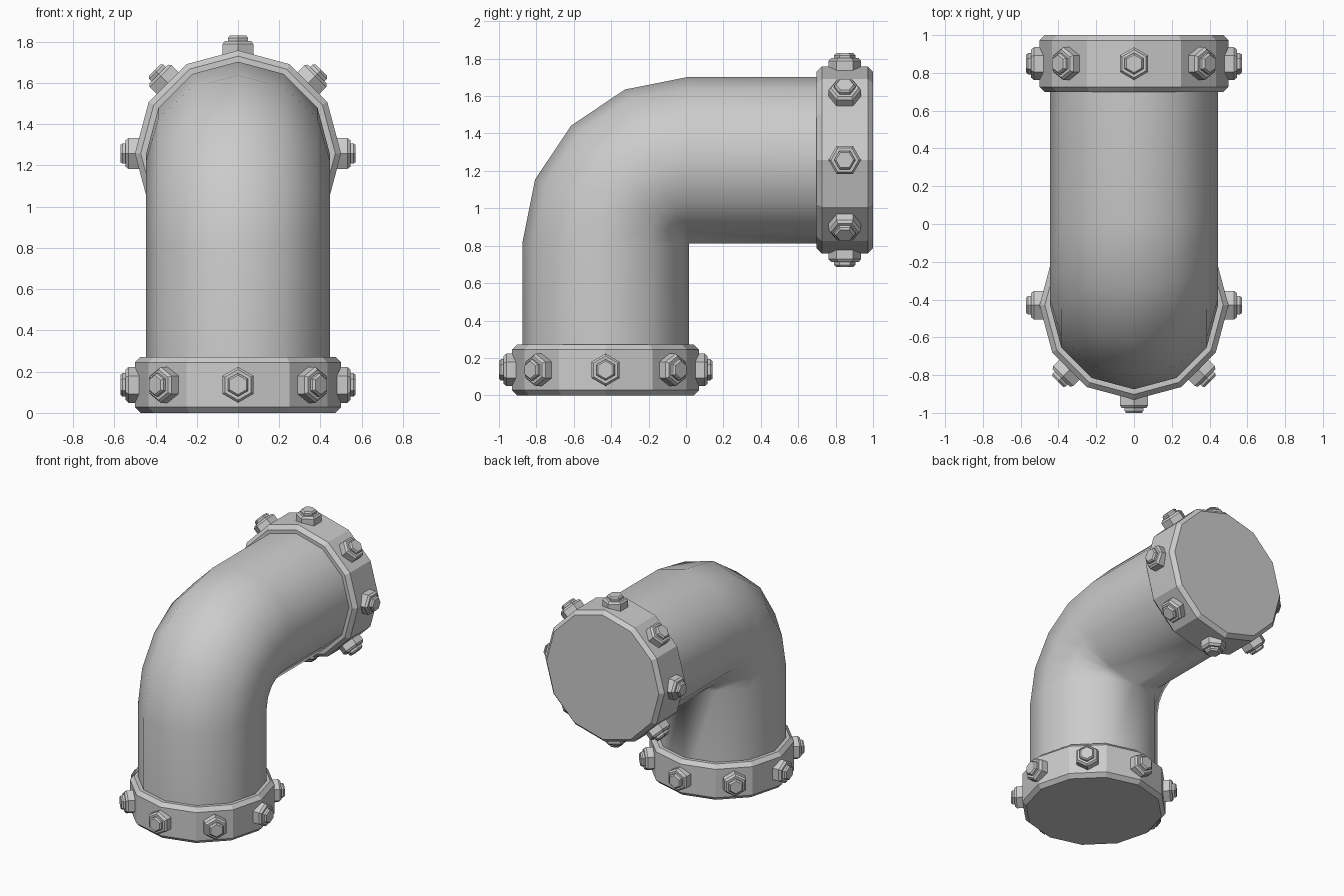
import bpy, bmesh
from math import sin, cos, pi
from mathutils import Vector, Matrix

if "Cube" in bpy.data.objects:
    bpy.data.objects.remove(bpy.data.objects["Cube"])

PIPE_R, SIDES = 0.445, 12
AXIS_Y, AXIS_Z = -0.43, 1.258        # vertical leg's y, horizontal leg's z
PIVOT = Vector((0, AXIS_Y + PIPE_R, AXIS_Z - PIPE_R))


def skin(bm, rings, cap=True):
    """Bridge successive rings of points with quads."""
    loops = [[bm.verts.new(p) for p in ring] for ring in rings]
    n = len(loops[0])
    for a, b in zip(loops, loops[1:]):
        for i in range(n):
            j = (i + 1) % n
            bm.faces.new((a[i], a[j], b[j], b[i]))
    if cap:
        bm.faces.new(loops[0][::-1])
        bm.faces.new(loops[-1])


def turned(bm, sides, profile, mat):
    """Solid with polygonal cross-section from (radius, height) pairs."""
    skin(bm, [[mat @ Vector((r * cos(2 * pi * i / sides), r * sin(2 * pi * i / sides), h))
               for i in range(sides)] for r, h in profile])


def finish(bm, name, smooth=False):
    bmesh.ops.remove_doubles(bm, verts=bm.verts, dist=1e-4)
    bmesh.ops.recalc_face_normals(bm, faces=bm.faces)
    for f in bm.faces:
        f.smooth = smooth
    me = bpy.data.meshes.new(name)
    bm.to_mesh(me)
    bm.free()
    ob = bpy.data.objects.new(name, me)
    bpy.context.collection.objects.link(ob)
    return ob


# Elbow pipe: straight leg, four-step bend pinched at the inner corner, straight leg
def pipe_ring(center, out):
    return [center + PIPE_R * (cos(2 * pi * i / SIDES) * out
                               + sin(2 * pi * i / SIDES) * Vector((1, 0, 0)))
            for i in range(SIDES)]


rings = [pipe_ring(Vector((0, AXIS_Y, 0.05)), Vector((0, -1, 0)))]
for k in range(5):
    a = k * pi / 8
    out = Vector((0, -cos(a), sin(a)))
    rings.append(pipe_ring(PIVOT + PIPE_R * out, out))
rings.append(pipe_ring(Vector((0, 0.95, AXIS_Z)), Vector((0, 0, 1))))
bm = bmesh.new()
skin(bm, rings, cap=False)
finish(bm, "elbow_pipe", smooth=True)


# Flanges with chamfered rims and eight radial nuts and bolts
NUT = [(0.087, 0.45), (0.087, 0.53), (0.074, 0.545)]
BOLT = [(0.057, 0.5), (0.057, 0.56), (0.047, 0.571)]


def flange(name, mat, depth):
    c = 0.028
    bm = bmesh.new()
    turned(bm, SIDES, [(0.5 - c, 0), (0.5, c), (0.5, depth - c), (0.5 - c, depth)], mat)
    finish(bm, name + "_flange")
    for part, profile in (("nuts", NUT), ("bolts", BOLT)):
        bm = bmesh.new()
        for i in range(8):
            # hex corners point along the pipe axis
            m = (mat @ Matrix.Translation((0, 0, depth / 2))
                 @ Matrix.Rotation(i * pi / 4, 4, 'Z') @ Matrix.Rotation(pi / 2, 4, 'Y'))
            turned(bm, 6, profile, m)
        finish(bm, name + "_" + part)


flange("bottom", Matrix.Translation((0, AXIS_Y, 0)), 0.272)
flange("outlet", Matrix.Translation((0, 1.0, AXIS_Z)) @ Matrix.Rotation(pi / 2, 4, 'X'), 0.302)
